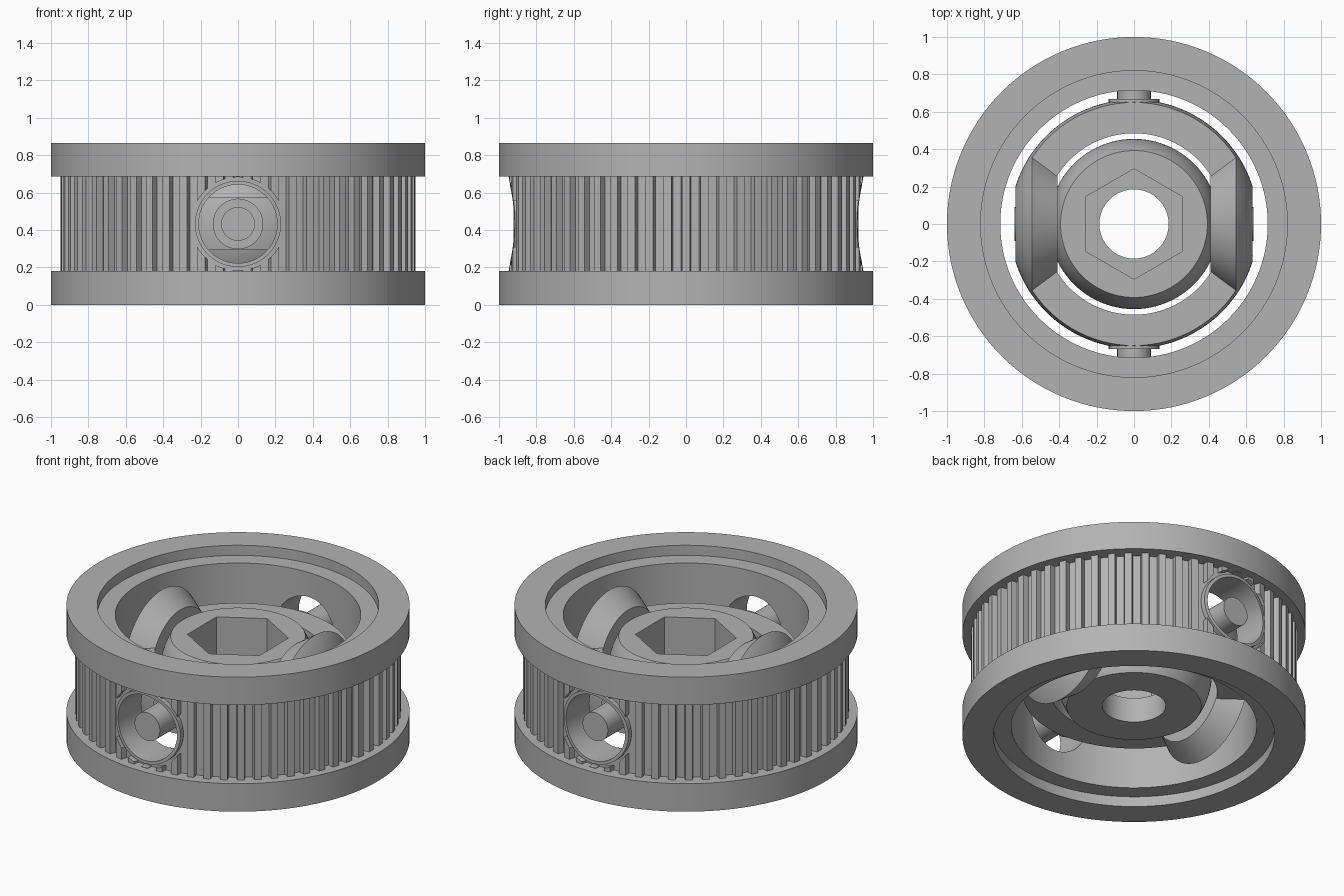
import bpy, bmesh
from math import pi, sin, cos, sqrt, radians
from mathutils import Matrix, Vector

if "Cube" in bpy.data.objects:
    bpy.data.objects.remove(bpy.data.objects["Cube"])

MID = 0.4325      # height of the pivot centre
HEIGHT = 2 * MID
AXES = {"x": Matrix.Rotation(pi / 2, 4, "Y"),
        "y": Matrix.Rotation(-pi / 2, 4, "X"),
        "z": Matrix.Identity(4)}

grey = bpy.data.materials.new("plain_grey")
grey.use_nodes = True
grey.diffuse_color = (0.45, 0.45, 0.45, 1)
grey.node_tree.nodes["Principled BSDF"].inputs["Base Color"].default_value = (0.45, 0.45, 0.45, 1)


def finish(name, bm, matrix):
    bmesh.ops.remove_doubles(bm, verts=bm.verts, dist=1e-5)
    bmesh.ops.recalc_face_normals(bm, faces=bm.faces)
    bm.transform(matrix)
    mesh = bpy.data.meshes.new(name)
    bm.to_mesh(mesh)
    bm.free()
    mesh.materials.append(grey)
    obj = bpy.data.objects.new(name, mesh)
    bpy.context.collection.objects.link(obj)
    return obj


def lathe(name, profile, axis="z", steps=96, z=MID):
    """Spin a closed (radius, height) profile about an axis through the pivot."""
    bm = bmesh.new()
    verts = [bm.verts.new((r, 0, h)) for r, h in profile]
    edges = [bm.edges.new((verts[i - 1], verts[i])) for i in range(len(verts))]
    bmesh.ops.spin(bm, geom=verts + edges, cent=(0, 0, 0), axis=(0, 0, 1),
                   angle=2 * pi, steps=steps, use_merge=True)
    return finish(name, bm, Matrix.Translation((0, 0, z)) @ AXES[axis])


def prism(name, outline, depth, axis="z", centre=(0, 0, MID)):
    """Extrude an outline along an axis, centred on a point."""
    bm = bmesh.new()
    face = bm.faces.new([bm.verts.new((x, y, -depth / 2)) for x, y in outline])
    top = bmesh.ops.extrude_face_region(bm, geom=[face])["geom"]
    bmesh.ops.translate(bm, vec=(0, 0, depth),
                        verts=[v for v in top if isinstance(v, bmesh.types.BMVert)])
    return finish(name, bm, Matrix.Translation(centre) @ AXES[axis])


def polygon(radius, sides, turn=0):
    return [(radius * cos(turn + 2 * pi * i / sides), radius * sin(turn + 2 * pi * i / sides))
            for i in range(sides)]


def cylinder(name, radius, start, end, axis, sides=64):
    centre = AXES[axis].to_3x3() @ Vector((0, 0, (start + end) / 2))
    return prism(name, polygon(radius, sides), end - start, axis, centre + Vector((0, 0, MID)))


def combine(obj, other, operation):
    """Bake a boolean and drop the helper."""
    mod = obj.modifiers.new("combine", "BOOLEAN")
    mod.operation, mod.object, mod.solver = operation, other, "EXACT"
    other.hide_render = True
    bpy.context.view_layer.update()
    graph = bpy.context.evaluated_depsgraph_get()
    mesh = bpy.data.meshes.new_from_object(obj.evaluated_get(graph))
    obj.modifiers.clear()
    obj.data = mesh
    bpy.data.objects.remove(other)


def arc(radius, h0, h1, count=16):
    """Points of a sphere profile between two heights."""
    hs = [h0 + (h1 - h0) * i / count for i in range(count + 1)]
    return [(sqrt(radius ** 2 - h * h), h) for h in hs]


# Toothed drum between the flanges
TEETH, ROOT, TIP = 60, 0.912, 0.95
outline = []
for i in range(TEETH):
    for r, part in ((ROOT, -0.27), (TIP, -0.21), (TIP, 0.21), (ROOT, 0.27)):
        a = 2 * pi * (i + part) / TEETH
        outline.append((r * cos(a), r * sin(a)))
drum = prism("toothed_drum", outline, 0.505)
combine(drum, cylinder("bore_cutter", 0.715, -0.5, 0.5, "z", 128), "DIFFERENCE")

# Collars round the two side holes replace the teeth there
for side in (-1, 1):
    near, far = sorted((side * 0.8, side * 1.1))
    clear = cylinder("tooth_cutter", 0.25, near, far, "y")
    combine(clear, cylinder("root_core", ROOT, -0.4, 0.4, "z", 128), "DIFFERENCE")
    combine(drum, clear, "DIFFERENCE")
    collar = cylinder("collar", 0.23, near, far, "y")
    combine(collar, cylinder("tip_limit", 0.942, -0.4, 0.4, "z", 128), "INTERSECT")
    combine(drum, collar, "UNION")
combine(drum, cylinder("side_hole_cutter", 0.21, -1.2, 1.2, "y"), "DIFFERENCE")

# Flanges with a shallow counterbore
flanges = []
for name, s in (("lower_flange", -1), ("upper_flange", 1)):
    profile = [(0.715, 0.2525), (1, 0.2525), (1, MID), (0.82, MID), (0.82, 0.367), (0.715, 0.367)]
    flange = lathe(name, [(r, s * h) for r, h in profile], steps=128)
    combine(flange, cylinder("side_hole_cutter", 0.21, -1.2, 1.2, "y"), "DIFFERENCE")
    flanges.append(flange)

# Gimbal ring: spherical band with a hollow conical boss on each side
BALL = 0.665
ring = lathe("gimbal_ring", [(0.485, -0.14)] + arc(BALL, -0.14, 0.14) + [(0.485, 0.14)])
for s in (-1, 1):
    boss = [(0.15, 0.41), (0.29, 0.41)] + arc(BALL, 0.545, 0.642) + [(0.15, 0.642)]
    combine(ring, lathe("boss", [(r, s * h) for r, h in boss], "x"), "UNION")
combine(ring, cylinder("boss_hole_cutter", 0.2, -1, 1, "x"), "DIFFERENCE")

# Hub: truncated ball with a hexagonal socket over a round bore
hub = lathe("hub", [(0.185, -0.23)] + arc(0.455, -0.23, 0.23, 24) + [(0.185, 0.23)])
socket = prism("socket_cutter", polygon(0.295, 6, radians(90)), 0.4, "z", (0, 0, MID + 0.13))
combine(hub, socket, "DIFFERENCE")

# Pivot pins with washers: hub to ring across x, ring to drum across y
pins = []
for axis, ball, end in (("x", 0.455, 0.64), ("y", BALL, 0.922)):
    for side, s in (("negative", -1), ("positive", 1)):
        profile = [(0, ball - 0.05), (0.135, ball - 0.05), (0.135, ball + 0.004),
                   (0.09, ball + 0.004), (0.09, end), (0, end)]
        pins.append(lathe(f"pivot_pin_{axis}_{side}", [(r, s * h) for r, h in profile], axis, 48))

# Smooth round surfaces, crisp edges; drum stays faceted at the teeth
bpy.ops.object.select_all(action="DESELECT")
for obj in [drum, ring, hub] + flanges + pins:
    obj.select_set(True)
    bpy.context.view_layer.objects.active = obj
bpy.ops.object.shade_smooth_by_angle(angle=radians(25))
